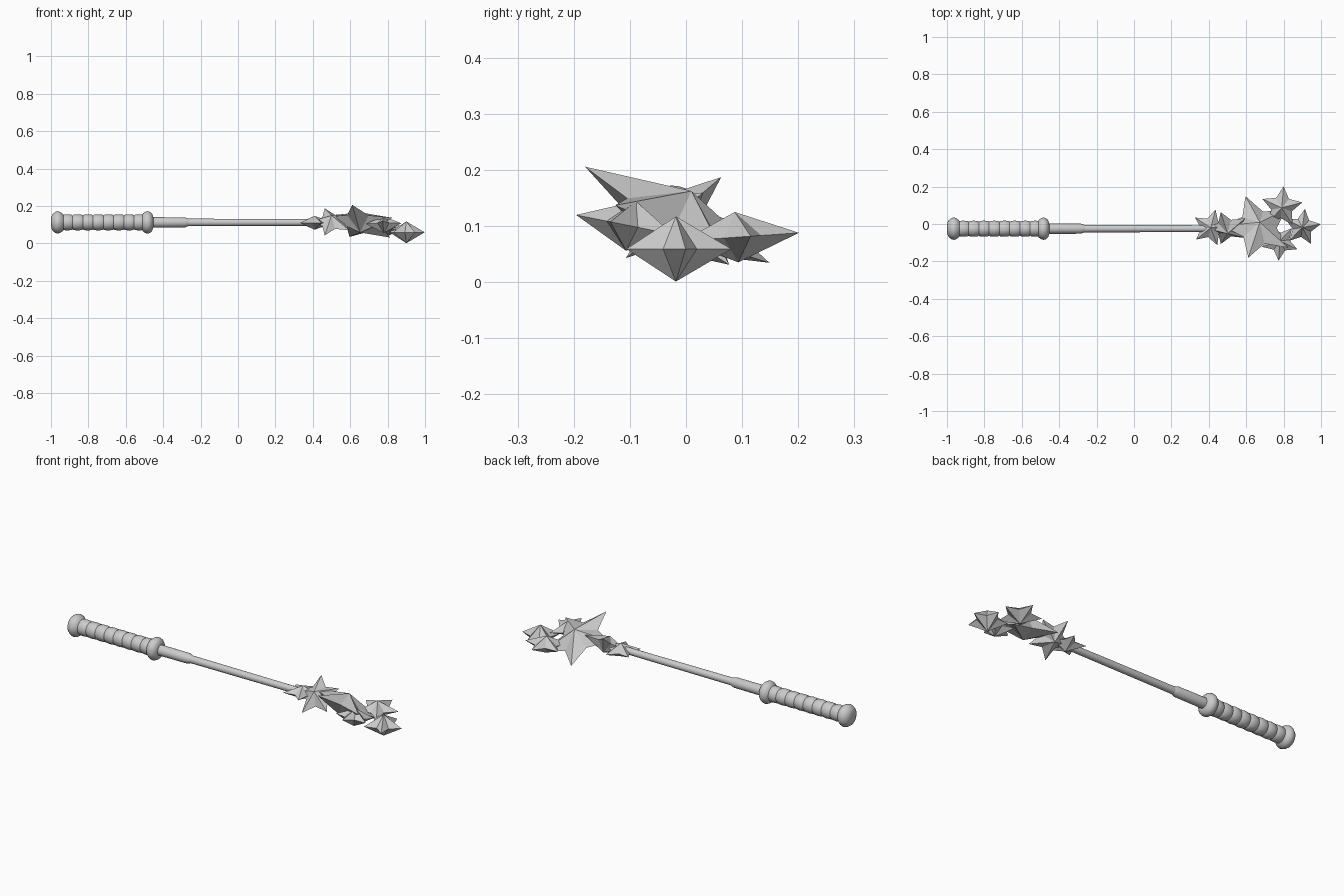
import bpy, bmesh, math
from mathutils import Vector

if "Cube" in bpy.data.objects:
    bpy.data.objects.remove(bpy.data.objects["Cube"])

AXIS_Y, AXIS_Z = -0.025, 0.112


def lathe(name, profile, sides=32):
    """Revolve (x, radius) points about the wand axis."""
    bm = bmesh.new()
    rings = []
    for x, r in profile:
        rings.append([bm.verts.new((x, AXIS_Y + r * math.cos(2 * math.pi * i / sides),
                                    AXIS_Z + r * math.sin(2 * math.pi * i / sides)))
                      for i in range(sides)])
    for a, b in zip(rings, rings[1:]):
        for i in range(sides):
            j = (i + 1) % sides
            bm.faces.new((a[i], a[j], b[j], b[i]))
    bm.faces.new(rings[0])
    bm.faces.new(rings[-1])
    finish(name, bm, True)


def star(name, centre, radius, angle, thick, sx=0.0, sy=0.0, inner=0.52):
    """Faceted five-point star, its plane sloping by sx and sy."""
    q = Vector((0, 0, 1)).rotation_difference(Vector((-sx, -sy, 1)))
    c = Vector(centre)
    bm = bmesh.new()
    rim = []
    for k in range(10):
        a = math.radians(angle + 36 * k)
        r = radius if k % 2 == 0 else radius * inner
        rim.append(bm.verts.new(c + q @ Vector((r * math.cos(a), r * math.sin(a), 0))))
    top = bm.verts.new(c + q @ Vector((0, 0, thick)))
    low = bm.verts.new(c - q @ Vector((0, 0, thick)))
    for k in range(10):
        bm.faces.new((rim[k], rim[(k + 1) % 10], top))
        bm.faces.new((rim[(k + 1) % 10], rim[k], low))
    finish(name, bm, False)


def finish(name, bm, smooth):
    bmesh.ops.recalc_face_normals(bm, faces=bm.faces)
    me = bpy.data.meshes.new(name)
    bm.to_mesh(me)
    bm.free()
    ob = bpy.data.objects.new(name, me)
    bpy.context.collection.objects.link(ob)
    if smooth:
        bpy.ops.object.select_all(action='DESELECT')
        bpy.context.view_layer.objects.active = ob
        ob.select_set(True)
        bpy.ops.object.shade_smooth_by_angle(angle=math.radians(35))


# Handle: pommel, ribbed grip, guard
lathe("pommel", [(-1.0, 0.012), (-0.998, 0.03), (-0.99, 0.046), (-0.975, 0.057), (-0.963, 0.06),
                 (-0.95, 0.056), (-0.937, 0.046), (-0.93, 0.036)])
grip = []
ribs, x0, x1 = 8, -0.94, -0.5
step = (x1 - x0) / ribs
for i in range(ribs):
    for t, r in ((0.0, 0.037), (0.1, 0.041), (0.5, 0.043), (0.9, 0.041)):
        grip.append((x0 + (i + t) * step, r))
grip.append((x1, 0.037))
lathe("grip", grip)
lathe("guard", [(-0.515, 0.036), (-0.508, 0.048), (-0.495, 0.057), (-0.483, 0.06),
                (-0.47, 0.056), (-0.459, 0.046), (-0.453, 0.028)])

# Sleeve and shaft
lathe("sleeve", [(-0.47, 0.028), (-0.285, 0.027), (-0.262, 0.019)])
lathe("shaft", [(-0.28, 0.02), (0.42, 0.018)])

# Star cluster
star("base_star", (0.41, -0.02, 0.11), 0.1, 75, 0.037)
star("second_star", (0.5, -0.022, 0.115), 0.117, 180, 0.045, sy=0.85)
star("large_star", (0.663, -0.018, 0.11), 0.195, 180, 0.06, sx=-0.19, sy=-0.53)
star("back_star", (0.79, 0.09, 0.08), 0.112, 85, 0.045, sy=0.07)
star("front_star", (0.78, -0.098, 0.1), 0.1, 266, 0.045, sy=-0.2)
star("tip_star", (0.9, -0.018, 0.059), 0.1, 10, 0.058)
